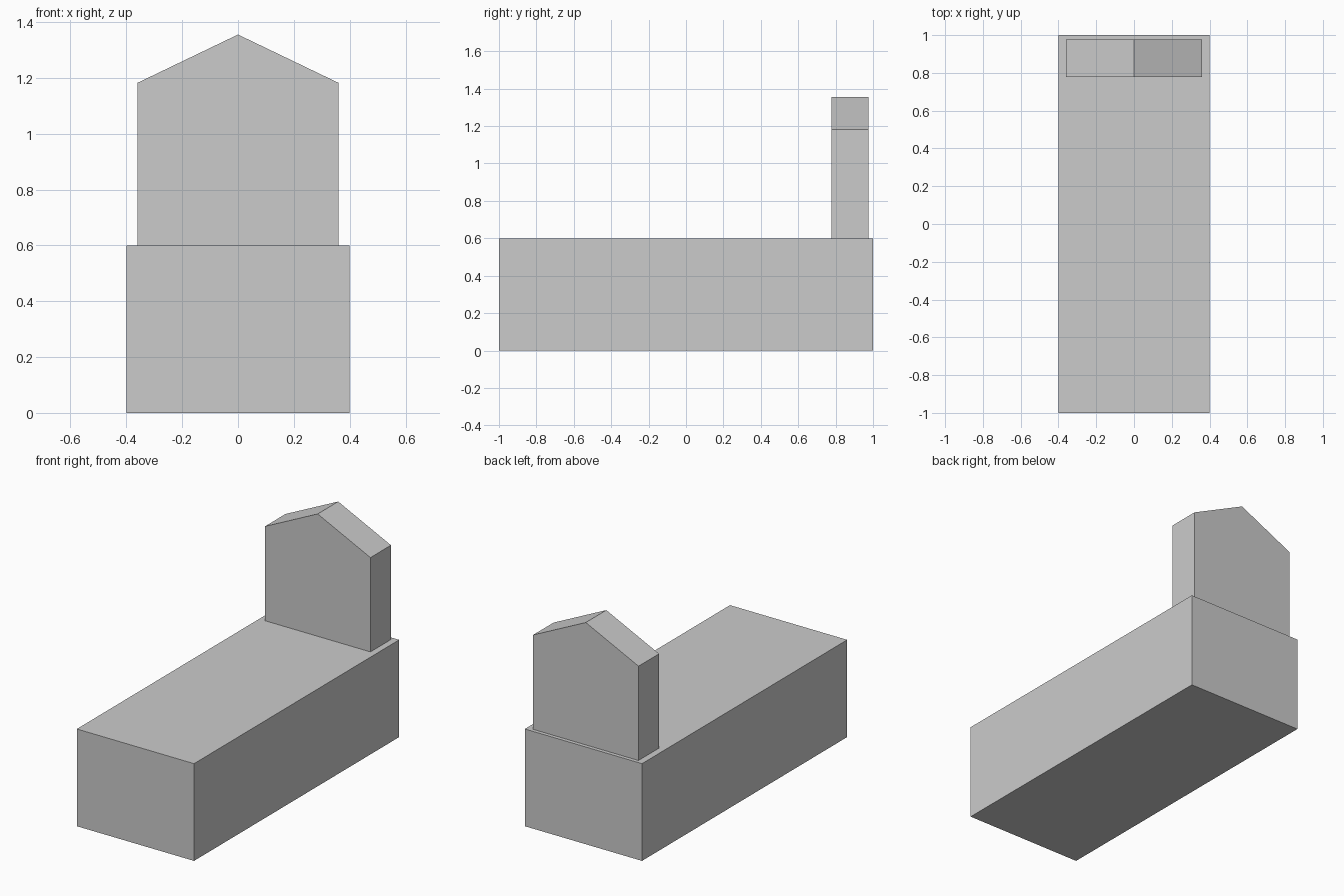
import bpy

if "Cube" in bpy.data.objects:
    bpy.data.objects.remove(bpy.data.objects["Cube"])


def extrude_profile(name, profile, y0, y1):
    """Extrude a closed counter-clockwise x-z outline from y0 to y1."""
    n = len(profile)
    verts = [(x, y, z) for y in (y0, y1) for x, z in profile]
    faces = [tuple(range(n)), tuple(reversed(range(n, 2 * n)))]
    for i in range(n):
        j = (i + 1) % n
        faces.append((j, i, i + n, j + n))
    mesh = bpy.data.meshes.new(name)
    mesh.from_pydata(verts, [], faces)
    obj = bpy.data.objects.new(name, mesh)
    bpy.context.collection.objects.link(obj)
    return obj


# Long rectangular tomb slab
extrude_profile("tomb_base", [(-0.4, 0), (0.4, 0), (0.4, 0.6), (-0.4, 0.6)], -1.0, 1.0)

# Upright headstone with a gabled top, near the back end
extrude_profile(
    "headstone",
    [(-0.36, 0.6), (0.36, 0.6), (0.36, 1.182), (0, 1.355), (-0.36, 1.182)],
    0.777, 0.977)
